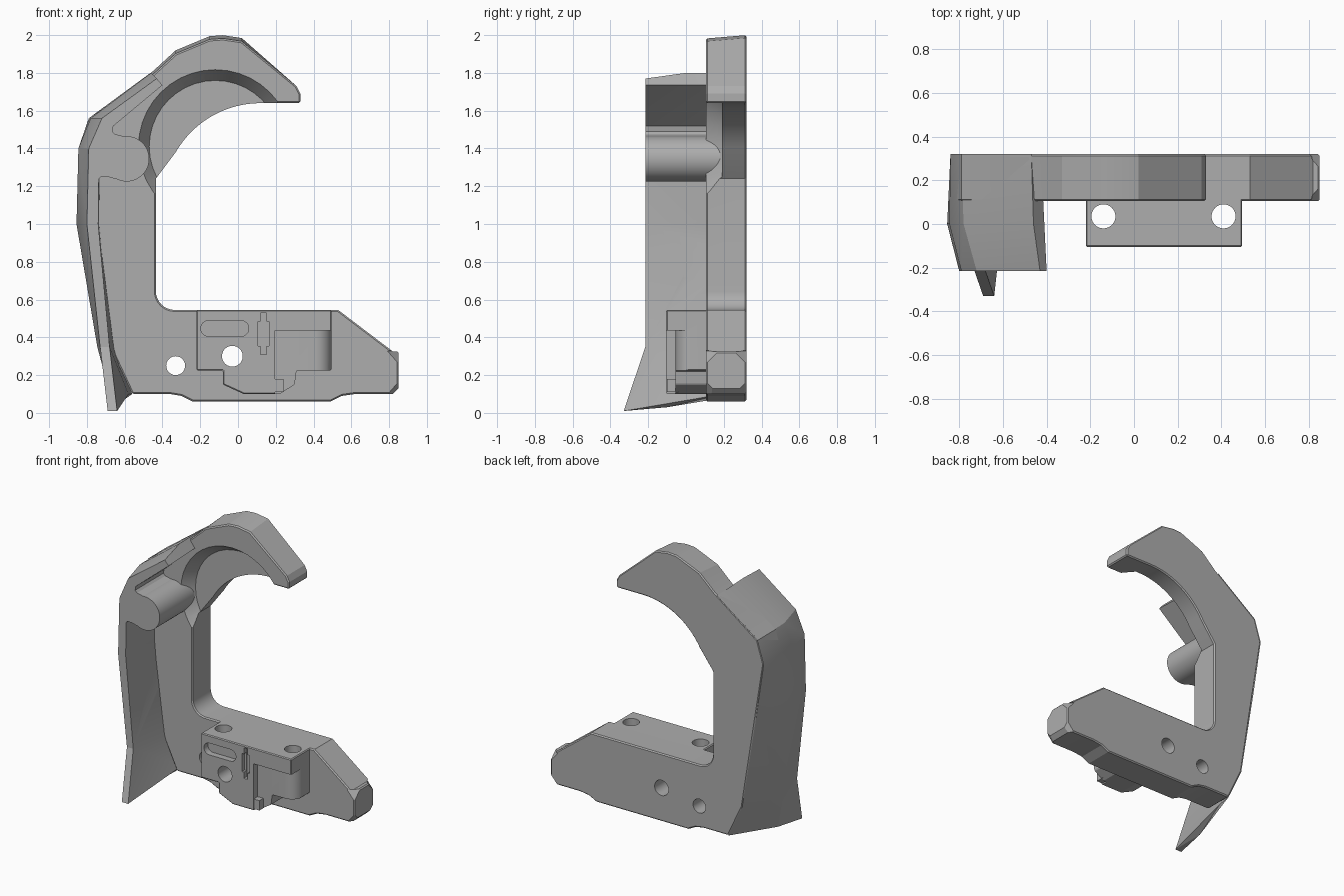
import bpy, bmesh, math
from mathutils import Vector

if "Cube" in bpy.data.objects:
    bpy.data.objects.remove(bpy.data.objects["Cube"], do_unlink=True)

grey = bpy.data.materials.new("mid_grey")
grey.use_nodes = True
COLOUR = (0.42, 0.42, 0.42, 1)
grey.diffuse_color = COLOUR
grey.node_tree.nodes["Principled BSDF"].inputs["Base Color"].default_value = COLOUR

BACK, FRONT = 0.32, 0.105       # frame plate depth range
WALL_FRONT = -0.215


def finish(bm, name):
    bmesh.ops.recalc_face_normals(bm, faces=bm.faces)
    mesh = bpy.data.meshes.new(name)
    bm.to_mesh(mesh)
    bm.free()
    mesh.materials.append(grey)
    obj = bpy.data.objects.new(name, mesh)
    bpy.context.collection.objects.link(obj)
    return obj


def prism(name, pts, lo, hi, axis="y"):
    """Extrude a 2D outline along y (x,z points) or z (x,y points)."""
    bm = bmesh.new()
    place = (lambda p, d: (p[0], d, p[1])) if axis == "y" else (lambda p, d: (p[0], p[1], d))
    ends = [[bm.verts.new(place(p, d)) for p in pts] for d in (lo, hi)]
    for ring in ends:
        bm.faces.new(ring)
    for i in range(len(pts)):
        j = (i + 1) % len(pts)
        bm.faces.new((ends[0][i], ends[0][j], ends[1][j], ends[1][i]))
    return finish(bm, name)


def box(name, x0, x1, y0, y1, z0, z1):
    return prism(name, [(x0, z0), (x1, z0), (x1, z1), (x0, z1)], y0, y1)


def rod(name, a, b, r1, r2=None, segments=40):
    """Cylinder or cone from a to b."""
    a, b = Vector(a), Vector(b)
    bm = bmesh.new()
    bmesh.ops.create_cone(bm, cap_ends=True, segments=segments, radius1=r1,
                          radius2=r1 if r2 is None else r2, depth=(b - a).length)
    rot = (b - a).to_track_quat("Z", "Y")
    for v in bm.verts:
        v.co = rot @ v.co + (a + b) / 2
    return finish(bm, name)


def hole(x, z, y0, y1, r, r2=None):
    return rod("hole_cutter", (x, y0, z), (x, y1, z), r, r2)


def arc(cx, cy, r, a0, a1, n=12):
    steps = [math.radians(a0 + (a1 - a0) * i / n) for i in range(n + 1)]
    return [(cx + r * math.cos(a), cy + r * math.sin(a)) for a in steps]


def bake(obj):
    dg = bpy.context.evaluated_depsgraph_get()
    mesh = bpy.data.meshes.new_from_object(obj.evaluated_get(dg))
    obj.modifiers.clear()
    obj.data = mesh


def bevel(obj, width=0.008):
    mod = obj.modifiers.new("edge_break", "BEVEL")
    mod.width, mod.segments = width, 1
    mod.limit_method, mod.angle_limit = "ANGLE", math.radians(50)
    bake(obj)


def cut(obj, cutters):
    for c in cutters:
        c.hide_render = True
        mod = obj.modifiers.new("cut", "BOOLEAN")
        mod.operation, mod.solver, mod.object = "DIFFERENCE", "EXACT", c
    bake(obj)


# Frame plate: hook, upright and foot in one outline
outline = [(-.56, .10), (-.67, .335), (-.84, 1.4), (-.79, 1.56), (-.45, 1.81),
           (-.33, 1.92), (-.15, 1.995), (-.08, 2.0), (.02, 1.985), (.31, 1.73),
           (.33, 1.69), (.33, 1.64)]
outline += arc(.12, 1.121, .519, 90, 150, 16)
outline += [(-.435, 1.24)] + arc(-.335, .645, .1, 180, 270, 8)
outline += [(.53, .545), (.82, .325), (.85, .325), (.85, .13), (.82, .10),
            (.62, .10), (.55, .09), (.49, .06), (-.24, .06), (-.3, .09), (-.36, .10)]
plate = prism("frame_plate", outline, FRONT, BACK)
for v in plate.data.vertices:       # draft on the crown
    if v.co.z > 1.8 and v.co.y < .2:
        v.co.z -= .018
bevel(plate)

# Side wall: five-point sections lofted up the outer edge
stations = [
    [(-.56, BACK, .10), (-.66, -.10, .03), (-.69, -.33, .01), (-.64, -.33, .01), (-.58, .2, .10)],
    [(-.67, BACK, .335), (-.745, -.05, .35), (-.73, WALL_FRONT, .35), (-.68, WALL_FRONT, .35), (-.65, .2, .335)],
    [(-.78, BACK, 1), (-.855, 0, 1), (-.80, WALL_FRONT, 1), (-.74, WALL_FRONT, 1), (-.735, .2, 1)],
    [(-.84, BACK, 1.4), (-.845, 0, 1.4), (-.79, WALL_FRONT, 1.4), (-.735, WALL_FRONT, 1.4), (-.73, .2, 1.4)],
    [(-.79, BACK, 1.56), (-.78, 0, 1.56), (-.72, WALL_FRONT, 1.56), (-.67, WALL_FRONT, 1.51), (-.67, .2, 1.51)],
    [(-.47, BACK, 1.795), (-.46, 0, 1.80), (-.43, WALL_FRONT, 1.77), (-.40, WALL_FRONT, 1.735), (-.42, .2, 1.735)],
]
bm = bmesh.new()
rings = [[bm.verts.new(p) for p in s] for s in stations]
bm.faces.new(rings[0])
bm.faces.new(rings[-1])
for low, high in zip(rings, rings[1:]):
    for i in range(5):
        j = (i + 1) % 5
        bm.faces.new((low[i], low[j], high[j], high[i]))
bmesh.ops.triangulate(bm, faces=bm.faces)
wall = finish(bm, "side_wall")

# Screw pillar and the web tying it to the wall
pillar = rod("screw_pillar", (-.59, WALL_FRONT, 1.345), (-.59, .18, 1.345), .12, segments=48)
web = prism("pillar_web", [(-.76, 1.22), (-.725, 1.25), (-.69, 1.25), (-.60, 1.226), (-.59, 1.345),
                           (-.54, 1.45), (-.65, 1.475), (-.665, 1.49), (-.66, 1.52), (-.76, 1.45)],
            WALL_FRONT, .15)

# Clamp block on the front of the foot
block = prism("clamp_block", [(-.22, .545), (-.22, .225), (-.08, .225), (-.08, .15), (.03, .10),
                              (.22, .10), (.30, .15), (.31, .225), (.495, .225), (.495, .545)],
              -.105, .14)
bevel(block, .006)
tab = box("clamp_tab", .19, .24, -.10, -.04, .11, .18)

# Shared cutters
pillar_hole = hole(-.59, 1.345, -.4, .5, .055)
pillar_sink = hole(-.59, 1.345, .24, .5, .068)
wall_hole = hole(-.70, .80, -.2, .5, .055)
wall_sink = hole(-.70, .80, -.02, .14, .085)
wall_tip = hole(-.70, .80, -.06, -.015, .045, .085)
blind_hole = hole(-.72, 1.09, .16, .5, .06)
centre_hole = hole(-.03, .30, -.3, .5, .055)
bolt_x = (-.14, .41)
grooves = [rod("groove_cutter", (x, .035, 0), (x, .035, .225), .088) for x in bolt_x]
bolts = [rod("bolt_cutter", (x, .035, .1), (x, .035, .7), .055) for x in bolt_x]
pocket = hole(-.12, 1.41, .09, .19, .417, .35)
plate_cuts = [pocket, pillar_hole, pillar_sink, wall_hole, wall_sink, blind_hole, centre_hole] + grooves
for x, z, depth in ((-.20, 1.69, .21), (-.33, .25, .15), (.60, .25, .15)):
    plate_cuts += [hole(x, z, .05, depth, .086), hole(x, z, .05, .5, .05)]

# Octagonal nose with a socket at the end of the foot
nose_y, nose_z = (FRONT + BACK) / 2, .2125
plate_cuts += [rod("socket_cutter", (.83, nose_y, nose_z), (.9, nose_y, nose_z), .078),
               rod("socket_cutter", (.72, nose_y, nose_z), (.9, nose_y, nose_z), .052)]
for sy in (-1, 1):
    for sz in (-1, 1):
        y, z = nose_y + sy * .1095, nose_z + sz * .1145
        bm = bmesh.new()
        for p in ((.79, y, z), (.86, y - sy * .08, z), (.86, y, z - sz * .08),
                  (.88, y + sy * .03, z + sz * .03)):
            bm.verts.new(p)
        bmesh.ops.convex_hull(bm, input=bm.verts)
        plate_cuts.append(finish(bm, "nose_cutter"))

# Clamp block details: stepped recess, long slot, key slot
recess = prism("recess_cutter", [(.195, -.2), (.195, -.055)] + arc(.41, .03, .085, -90, 0, 10)
               + [(.6, .03), (.6, -.2)], .05, .435, "z")
slot = prism("slot_cutter", arc(-.155, .447, .042, 90, 270) + arc(.015, .447, .042, -90, 90), -.2, -.06)
key = box("key_cutter", .12, .15, -.2, -.07, .31, .53)
key_wide = box("key_cutter", .105, .165, -.2, -.075, .355, .485)

cut(plate, plate_cuts)
cut(wall, [wall_hole, wall_sink, wall_tip, blind_hole])
cut(pillar, [pillar_hole])
cut(web, [pillar_hole])
cut(block, [centre_hole, recess, slot, key, key_wide] + bolts + grooves)

for obj in list(bpy.context.collection.objects):
    if "_cutter" in obj.name:
        bpy.data.objects.remove(obj, do_unlink=True)

# Keep the facets crisp and the bores smooth
bpy.ops.object.select_all(action="DESELECT")
for obj in (plate, wall, pillar, web, block, tab):
    obj.select_set(True)
bpy.context.view_layer.objects.active = plate
bpy.ops.object.shade_smooth_by_angle(angle=math.radians(18))
